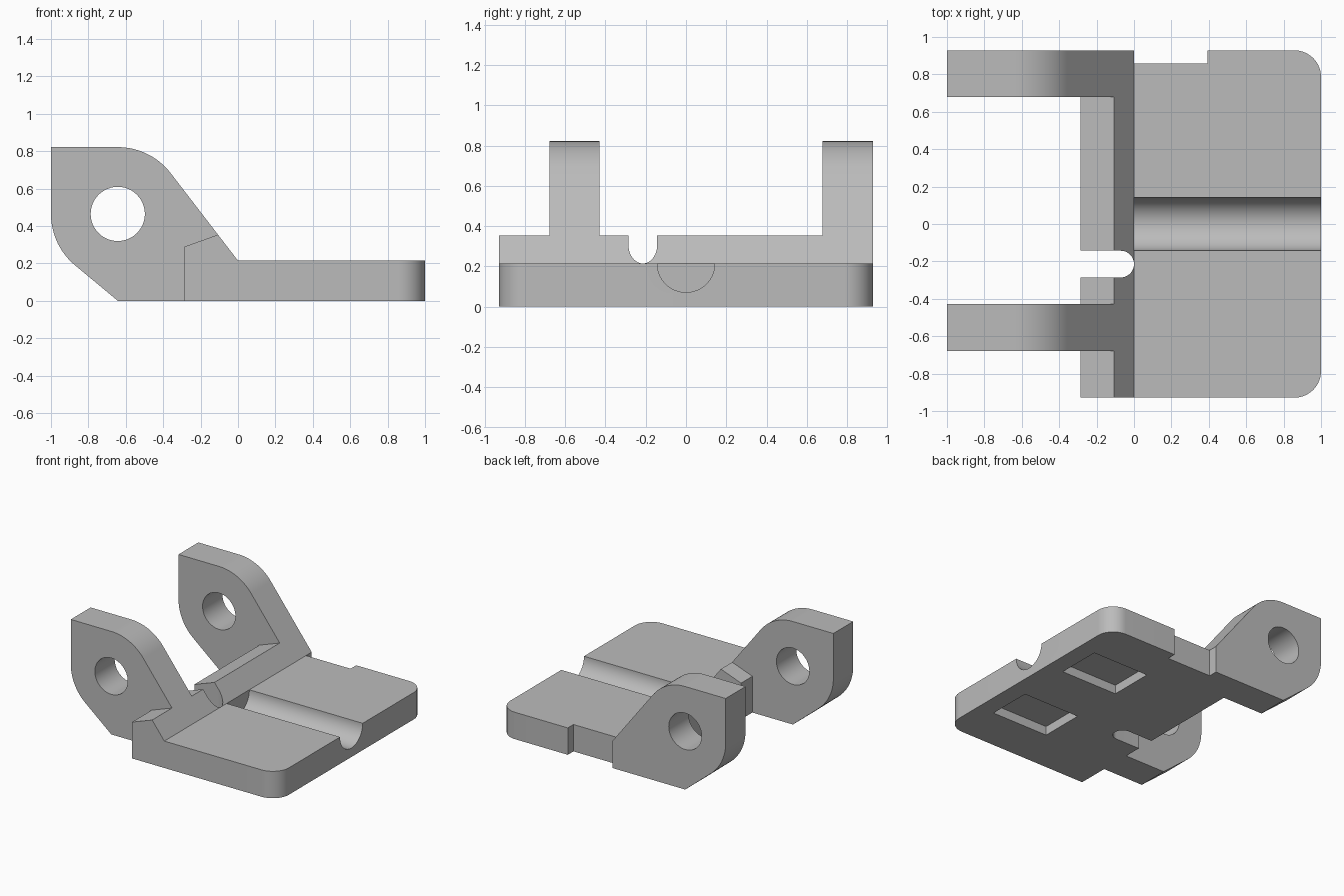
import bpy, bmesh, math
from mathutils import Vector

if "Cube" in bpy.data.objects:
    bpy.data.objects.remove(bpy.data.objects["Cube"])

U = 1 / 14  # design module: the bracket is 28 modules long

grey = bpy.data.materials.new("plain_grey")
grey.use_nodes = True
grey.diffuse_color = (0.5, 0.5, 0.5, 1)
grey.node_tree.nodes["Principled BSDF"].inputs["Base Color"].default_value = (0.5, 0.5, 0.5, 1)

PLACE = {
    "x": lambda p, d: (d, p[0], p[1]),
    "y": lambda p, d: (p[0], d, p[1]),
    "z": lambda p, d: (p[0], p[1], d),
}


def arc(cx, cy, r, start, end, steps=24):
    angles = [math.radians(start + (end - start) * i / steps) for i in range(steps + 1)]
    return [(cx + r * math.cos(a), cy + r * math.sin(a)) for a in angles]


def prism(name, profile, axis, low, high, round_end=0):
    """Extrude a profile, given in modules, along one axis."""
    bm = bmesh.new()
    place = PLACE[axis]
    verts = [bm.verts.new(Vector(place(p, low)) * U) for p in profile]
    face = bm.faces.new(verts)
    moved = bmesh.ops.extrude_face_region(bm, geom=[face])["geom"]
    offset = (Vector(place((0, 0), high)) - Vector(place((0, 0), low))) * U
    bmesh.ops.translate(bm, vec=offset, verts=[g for g in moved if isinstance(g, bmesh.types.BMVert)])
    if round_end:
        far = max(v.co.x for v in bm.verts)
        edges = [e for e in bm.edges
                 if all(abs(v.co.x - far) < 1e-5 for v in e.verts)
                 and abs(e.verts[0].co.z - e.verts[1].co.z) > U]
        bmesh.ops.bevel(bm, geom=edges, offset=round_end * U, segments=16, profile=0.5, affect='EDGES')
    bmesh.ops.recalc_face_normals(bm, faces=bm.faces)
    mesh = bpy.data.meshes.new(name)
    bm.to_mesh(mesh)
    bm.free()
    mesh.materials.append(grey)
    obj = bpy.data.objects.new(name, mesh)
    bpy.context.collection.objects.link(obj)
    return obj


def combine(target, tool, operation):
    tool.hide_render = True
    mod = target.modifiers.new(operation, 'BOOLEAN')
    mod.operation, mod.solver, mod.object = operation, 'EXACT', tool
    bpy.context.view_layer.objects.active = target
    bpy.ops.object.modifier_apply(modifier=mod.name)
    bpy.data.objects.remove(tool)


def box(x0, x1, y0, y1):
    return [(x0, y0), (x1, y0), (x1, y1), (x0, y1)]


# Plate with its raised rear ridge and rounded free corners
plate = prism("hinge_bracket", [(-4, 0), (14, 0), (14, 3), (0, 3), (-1.5, 4.95), (-4, 4.05)],
              "y", -13, 13, round_end=2)

# Two hinge ears, tangent to a circle around the pin hole
cx, cz, r = -9, 6.5, 5
upper = math.degrees(math.atan2(3 - cz, -cx) + math.acos(r / math.hypot(cx, 3 - cz)))
lower = 270 - math.degrees(math.acos(r / cz))
ear = ([(cx, 0), (0, 0), (0, 3)] + arc(cx, cz, r, upper, 90)
       + [(-14, cz + r)] + arc(cx, cz, r, 180, lower))
for y0, y1 in ((-9.5, -6), (9.5, 13)):
    combine(plate, prism("hinge_ear", ear, "y", y0, y1), 'UNION')

# Pin hole through both ears
hole = arc(cx, cz, 2.03, 0, 360, 48)[:-1]
combine(plate, prism("pin_hole", hole, "y", -15, 15), 'DIFFERENCE')

# Half-round groove along the top of the plate
groove = arc(0, 3, 2, 180, 360, 32) + [(2, 5), (-2, 5)]
combine(plate, prism("groove", groove, "x", 0, 16), 'DIFFERENCE')

# Round-ended slot through the ridge
slot = arc(-1, -3, 1, -90, 90) + [(-6, -2), (-6, -4)]
combine(plate, prism("slot", slot, "z", -1, 8), 'DIFFERENCE')

# Shallow notch in the rear side
combine(plate, prism("side_notch", box(0, 5.5, 12, 15), "z", -1, 8), 'DIFFERENCE')

# Two blind pockets in the underside
for y0, y1 in ((-8, -3), (3, 8)):
    combine(plate, prism("pocket", box(5, 12, y0, y1), "z", -1, 1), 'DIFFERENCE')

# Smooth the curved walls, keep the edges crisp
bpy.ops.object.select_all(action='DESELECT')
plate.select_set(True)
bpy.context.view_layer.objects.active = plate
bpy.ops.object.shade_smooth_by_angle(angle=math.radians(20))
